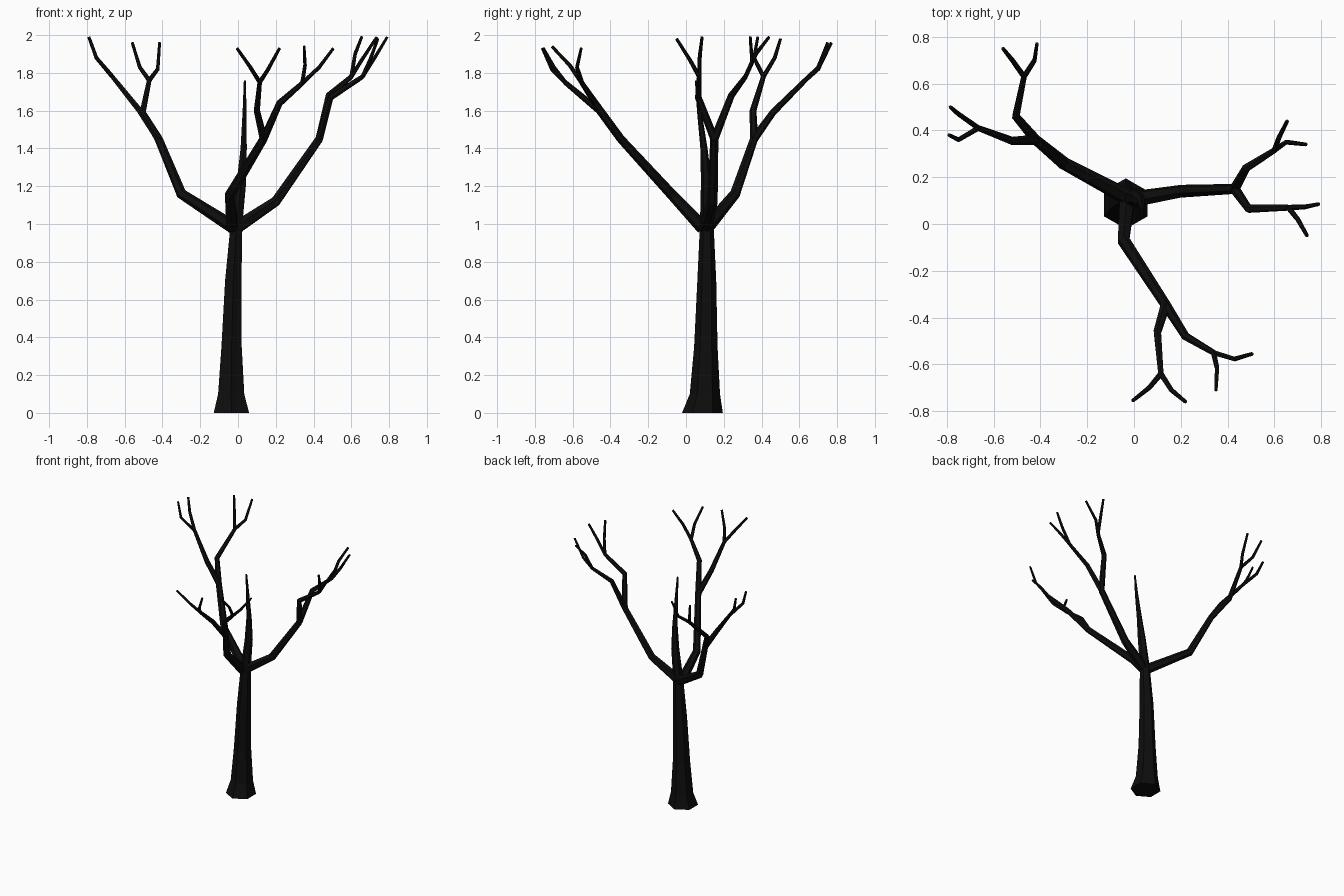
import bpy, bmesh, math
from mathutils import Vector

if "Cube" in bpy.data.objects:
    bpy.data.objects.remove(bpy.data.objects["Cube"])

bark = bpy.data.materials.new("black bark")
bark.diffuse_color = (0.004, 0.004, 0.004, 1)
bark.use_nodes = True
bark.node_tree.nodes["Principled BSDF"].inputs["Base Color"].default_value = bark.diffuse_color


def tube(name, pts, radii, sides, flat=False):
    """Faceted tapering tube; rings are mitred along the path, or level if flat."""
    pts = [Vector(p) for p in pts]
    bm = bmesh.new()
    rings, side = [], Vector((1, 0, 0))
    for i, (p, r) in enumerate(zip(pts, radii)):
        a = (p - pts[max(i - 1, 0)]).normalized()
        b = (pts[min(i + 1, len(pts) - 1)] - p).normalized()
        d = Vector((0, 0, 1)) if flat else (a + b).normalized()
        side = (side - d * side.dot(d)).normalized()
        up = d.cross(side)
        ring = []
        for k in range(sides):
            t = 2 * math.pi * k / sides + math.pi / 2
            ring.append(bm.verts.new(p + r * (math.cos(t) * side + math.sin(t) * up)))
        rings.append(ring)
    for lo, hi in zip(rings, rings[1:]):
        for k in range(sides):
            n = (k + 1) % sides
            bm.faces.new((lo[k], lo[n], hi[n], hi[k]))
    bm.faces.new(rings[0][::-1])
    bm.faces.new(rings[-1])
    me = bpy.data.meshes.new(name)
    bm.to_mesh(me)
    bm.free()
    me.materials.append(bark)
    bpy.context.collection.objects.link(bpy.data.objects.new(name, me))


# Trunk with flared foot, narrowing to a spike
tube("trunk",
     [(-.035, .087, 0), (-.036, .1, .1), (-.034, .105, .35), (-.025, .11, .7),
      (-.008, .11, 1.0), (.018, .108, 1.22), (.03, .095, 1.4), (.035, .07, 1.6), (.036, .053, 1.76)],
     [.108, .08, .062, .05, .036, .029, .019, .012, .006], 6, flat=True)

# Each limb: arm path, then two forks (path, two twig paths)
limbs = {
    "right": ([(-.01, .105, .98), (.2, .14, 1.12), (.43, .15, 1.45)], [
        ([(.49, .065, 1.67), (.66, .07, 1.78)],
         [[(.73, .073, 1.89), (.79, .085, 1.99)], [(.7, .02, 1.87), (.74, -.05, 1.98)]]),
        ([(.48, .24, 1.68), (.6, .315, 1.78)],
         [[(.62, .37, 1.9), (.655, .44, 1.99)], [(.65, .35, 1.86), (.735, .34, 1.99)]])]),
    "front": ([(-.03, .09, .98), (-.045, -.07, 1.15), (.135, -.345, 1.45)], [
        ([(.1, -.46, 1.6), (.115, -.64, 1.75)],
         [[(.065, -.7, 1.83), (-.005, -.755, 1.93)], [(.16, -.71, 1.82), (.22, -.76, 1.93)]]),
        ([(.22, -.48, 1.64), (.34, -.55, 1.745)],
         [[(.43, -.577, 1.83), (.505, -.555, 1.93)], [(.355, -.615, 1.84), (.35, -.71, 1.94)]])]),
    "back": ([(-.02, .11, .98), (-.3, .26, 1.16), (-.42, .36, 1.45)], [
        ([(-.505, .46, 1.59), (-.47, .63, 1.76)],
         [[(-.425, .7, 1.82), (-.415, .77, 1.96)], [(-.52, .7, 1.83), (-.56, .75, 1.96)]]),
        ([(-.52, .355, 1.6), (-.665, .41, 1.78)],
         [[(-.75, .47, 1.88), (-.785, .5, 1.98)], [(-.75, .36, 1.88), (-.79, .38, 1.99)]])]),
}
for name, (arm, forks) in limbs.items():
    tube(name + "_limb", arm, [.036, .028, .022], 6)
    for i, (fork, twigs) in enumerate(forks, 1):
        tube(f"{name}_branch_{i}", [arm[-1]] + fork, [.022, .018, .013], 6)
        for j, twig in enumerate(twigs, 1):
            tube(f"{name}_twig_{i}_{j}", [fork[-1]] + twig, [.012, .0105, .008], 6)
